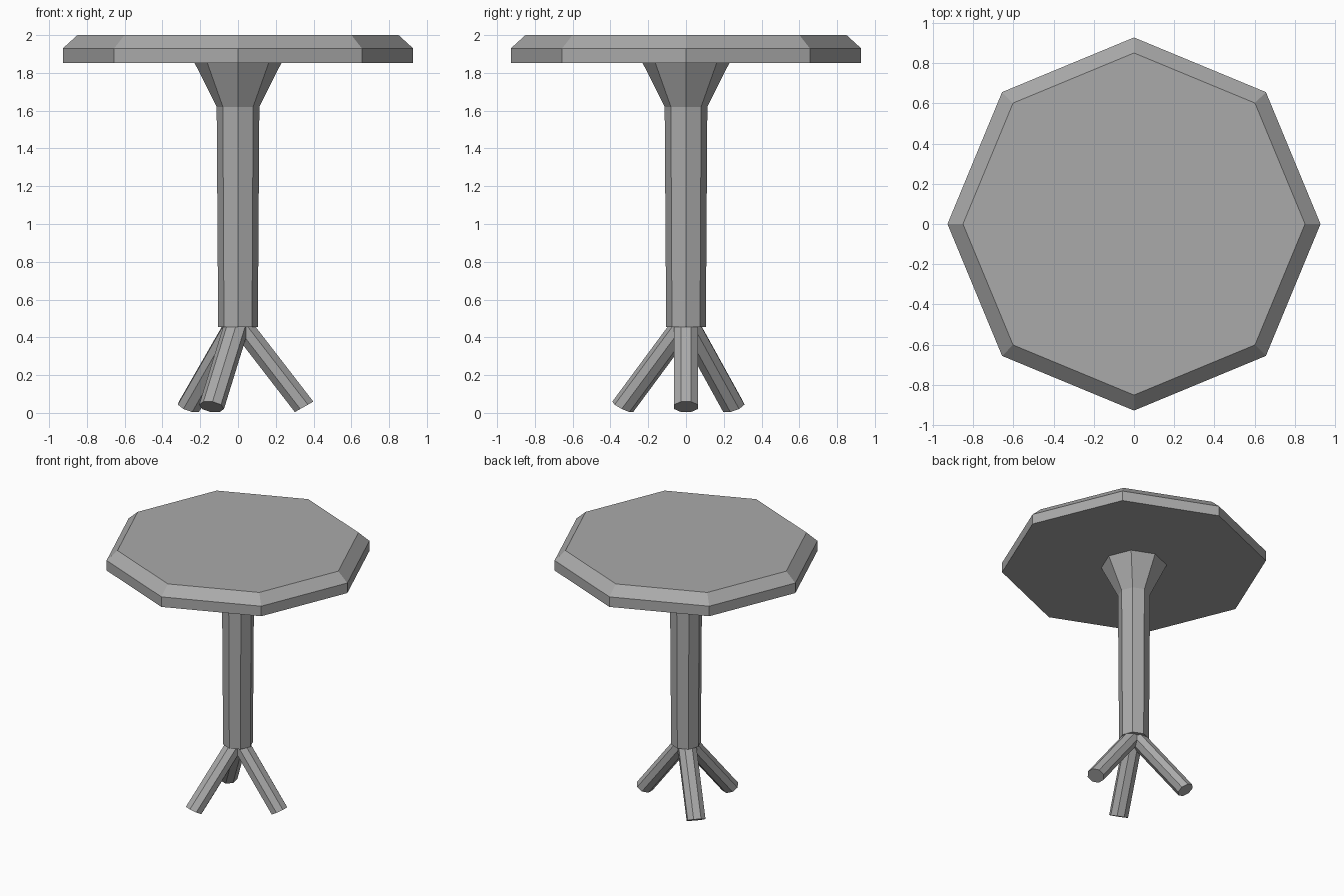
import bpy
import bmesh
from math import cos, sin, pi
from mathutils import Vector

if "Cube" in bpy.data.objects:
    bpy.data.objects.remove(bpy.data.objects["Cube"])

SIDES = 8

grey = bpy.data.materials.new("plain grey")
grey.use_nodes = True
colour = (0.4, 0.4, 0.4, 1)
grey.diffuse_color = colour
grey.node_tree.nodes["Principled BSDF"].inputs["Base Color"].default_value = colour


def ring(centre, u, v, turn=0.0):
    """Octagon spanned by the half-axes u and v."""
    angles = [turn + 2 * pi * i / SIDES for i in range(SIDES)]
    return [centre + u * cos(a) + v * sin(a) for a in angles]


def loft(name, rings):
    """Closed flat-shaded solid through a list of rings."""
    bm = bmesh.new()
    loops = [[bm.verts.new(p) for p in r] for r in rings]
    for low, high in zip(loops, loops[1:]):
        for i in range(SIDES):
            j = (i + 1) % SIDES
            bm.faces.new((low[i], low[j], high[j], high[i]))
    bm.faces.new(loops[0][::-1])
    bm.faces.new(loops[-1])
    bmesh.ops.recalc_face_normals(bm, faces=bm.faces)
    mesh = bpy.data.meshes.new(name)
    bm.to_mesh(mesh)
    bm.free()
    mesh.materials.append(grey)
    obj = bpy.data.objects.new(name, mesh)
    bpy.context.collection.objects.link(obj)
    return obj


def turned(name, profile):
    """Upright octagonal part from (radius, height) pairs."""
    return loft(name, [ring(Vector((0, 0, z)), Vector((r, 0, 0)), Vector((0, r, 0)))
                       for r, z in profile])


# Bevelled top
turned("table_top", [(0.927, 1.853), (0.927, 1.93), (0.85, 2.0)])

# Post flaring out under the top
turned("post", [(0.105, 0.455), (0.113, 1.62), (0.23, 1.853)])

# Three splayed legs meeting inside the post
hub = Vector((0, 0, 0.485))
feet = {"left_leg": (0.35, 0), "front_leg": (-0.14, -0.335), "back_leg": (-0.26, 0.25)}
for name, (x, y) in feet.items():
    foot = Vector((x, y, 0.032))
    out = Vector((x, y, 0)).normalized()
    u = out * 0.053 + Vector((0, 0, 0.03))
    v = Vector((-out.y, out.x, 0)) * 0.068
    loft(name, [ring(c, u, v, pi / SIDES) for c in (foot, hub)])
